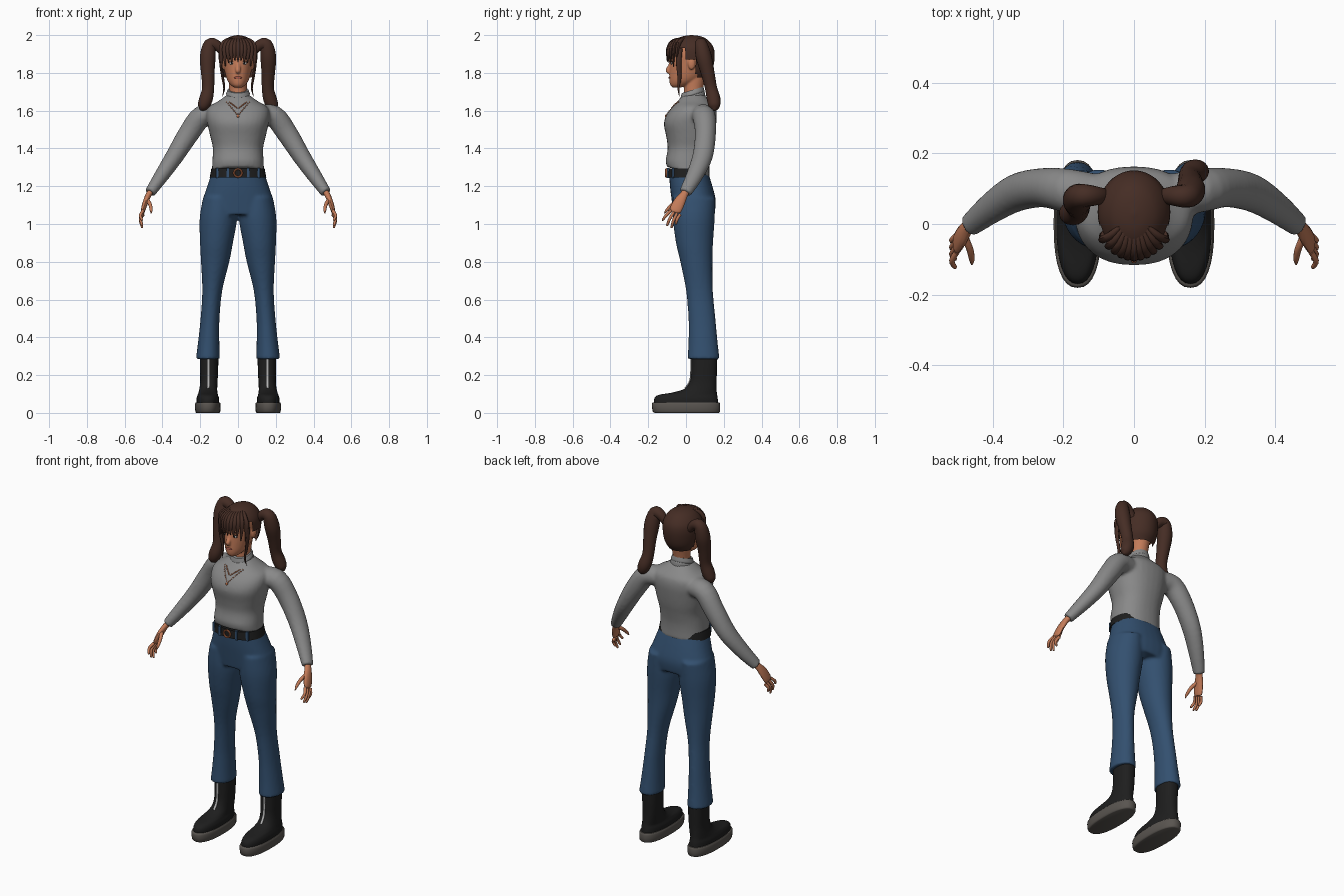
import bpy, bmesh, math
from mathutils import Vector, Matrix
from mathutils.bvhtree import BVHTree

default_cube = bpy.data.objects.get("Cube")
if default_cube:
    bpy.data.objects.remove(default_cube, do_unlink=True)


def material(name, *color):
    mat = bpy.data.materials.new(name)
    mat.use_nodes = True
    rgba = (*color, 1)
    mat.diffuse_color = rgba
    for node in mat.node_tree.nodes:
        if node.type == 'BSDF_PRINCIPLED':
            node.inputs["Base Color"].default_value = rgba
            node.inputs["Roughness"].default_value = .8
    return mat


SKIN = material("warm skin", .55, .2, .1)
HAIR = material("brown hair", .06, .026, .018)
KNIT = material("grey knit", .25, .25, .25)
DENIM = material("blue denim", .033, .08, .16)
LEATHER = material("black leather", .013, .013, .013)
RUBBER = material("sole rubber", .1, .09, .08)
COPPER = material("copper", .55, .17, .07)
SILVER = material("pale silver", .45, .45, .45)
LIPS = material("lip colour", .4, .1, .07)


def smooth_path(rows, steps):
    """Catmull-Rom samples through rows of equal length."""
    rows = [Vector(row) for row in rows]
    result = []
    for i in range(len(rows) - 1):
        a, b, c, d = rows[max(i - 1, 0)], rows[i], rows[i + 1], rows[min(i + 2, len(rows) - 1)]
        for k in range(steps):
            t = k / steps
            result.append(b + (c - a) * (t / 2) + (a * 2 - b * 5 + c * 4 - d) * (t * t / 2)
                          + (b * 3 - a - c * 3 + d) * (t ** 3 / 2))
    return result + [rows[-1]]


def skin_rings(bm, centres, radii, frames, sides, power):
    """Bridge a series of superellipse rings and cap both ends."""
    def bend(value):
        return math.copysign(abs(value) ** (2 / power), value)
    loops = []
    for centre, (ru, rv), (u, v) in zip(centres, radii, frames):
        ring = []
        for k in range(sides):
            angle = math.tau * k / sides
            offset = u * bend(math.cos(angle)) * ru + v * bend(math.sin(angle)) * rv
            ring.append(bm.verts.new(centre + offset))
        loops.append(ring)
    for low, high in zip(loops, loops[1:]):
        for k in range(sides):
            n = (k + 1) % sides
            bm.faces.new((low[k], low[n], high[n], high[k]))
    bm.faces.new(loops[0][::-1])
    bm.faces.new(loops[-1])


def stack(bm, rows, side=1, power=2, sides=32, steps=4, lean=0):
    """Level rings; each row is height, x, half width, front y, back y."""
    rows = smooth_path(rows, steps)
    centres = [Vector((side * x, (f + b) / 2, z)) for z, x, w, f, b in rows]
    radii = [(max(w, .001), max((b - f) / 2, .001)) for z, x, w, f, b in rows]
    frame = (Vector((1, 0, 0)), Vector((0, 1, lean)))
    skin_rings(bm, centres, radii, [frame] * len(rows), sides, power)


def tube(bm, rows, side=1, ref=(0, 1, 0), sides=14, steps=4):
    """Swept rings; each row is x, y, z, radius along ref, radius across."""
    rows = smooth_path(rows, steps)
    centres = [Vector((side * r[0], r[1], r[2])) for r in rows]
    frames = []
    for i in range(len(centres)):
        tangent = (centres[min(i + 1, len(rows) - 1)] - centres[max(i - 1, 0)]).normalized()
        u = Vector(ref)
        u = (u - tangent * u.dot(tangent)).normalized()
        frames.append((u, tangent.cross(u)))
    radii = [(max(r[3], .001), max(r[4], .001)) for r in rows]
    skin_rings(bm, centres, radii, frames, sides, 2)


def ball(bm, location, scale):
    matrix = Matrix.Translation(location) @ Matrix.Diagonal((*scale, 1))
    bmesh.ops.create_uvsphere(bm, u_segments=16, v_segments=10, radius=1, matrix=matrix)


def finish(bm, name, mat, voxel=0, relax=4):
    """Make the object; a voxel size fuses overlapping volumes."""
    bmesh.ops.recalc_face_normals(bm, faces=bm.faces[:])
    mesh = bpy.data.meshes.new(name)
    bm.to_mesh(mesh)
    bm.free()
    obj = bpy.data.objects.new(name, mesh)
    bpy.context.collection.objects.link(obj)
    mesh.materials.append(mat)
    bpy.ops.object.select_all(action='DESELECT')
    obj.select_set(True)
    bpy.context.view_layer.objects.active = obj
    bpy.ops.object.shade_smooth_by_angle(angle=math.radians(50))
    if voxel:
        fuse = obj.modifiers.new("fuse", 'REMESH')
        fuse.mode, fuse.voxel_size, fuse.use_smooth_shade = 'VOXEL', voxel, True
        soften = obj.modifiers.new("soften", 'SMOOTH')
        soften.factor, soften.iterations = .5, relax
    return obj


def front_finder(obj):
    """Return a function giving the frontmost (or rearmost) y of a surface."""
    bpy.context.view_layer.update()
    tree = BVHTree.FromObject(obj, bpy.context.evaluated_depsgraph_get())

    def find(x, z, way=1):
        hit = tree.ray_cast(Vector((x, -way, z)), Vector((0, way, 0)))[0]
        return hit.y if hit else 0
    return find


# Trousers: pelvis and flared legs
bm = bmesh.new()
stack(bm, [(1.285, 0, .135, -.09, .113), (1.2, 0, .163, -.085, .14), (1.12, 0, .188, -.075, .158),
           (1.05, 0, .192, -.065, .15)], power=2.3)
for side in (1, -1):
    stack(bm, [(1.14, .1, .085, -.07, .155), (1.03, .104, .099, -.07, .152), (.9, .114, .087, -.053, .143),
               (.8, .121, .075, -.03, .14), (.65, .136, .053, 0, .142), (.5, .148, .05, .013, .156),
               (.38, .155, .056, .013, .167), (.285, .16, .063, .008, .178)], side)
finish(bm, "trousers", DENIM, .009)

# Sweater: torso and sleeves, hem dipping at the back
bm = bmesh.new()
stack(bm, [(1.275, 0, .138, -.102, .125), (1.33, 0, .136, -.108, .125), (1.4, 0, .133, -.097, .137),
           (1.46, 0, .146, -.104, .15), (1.53, 0, .162, -.117, .16), (1.58, 0, .168, -.102, .163),
           (1.62, 0, .155, -.072, .155), (1.65, 0, .105, -.045, .13), (1.69, 0, .05, -.01, .09)], power=2.3)
for v in bm.verts:
    v.co.z -= .27 * v.co.y * min(max((1.35 - v.co.z) / .07, 0), 1)
for side in (1, -1):
    tube(bm, [(.1, .08, 1.575, .06, .055), (.19, .095, 1.57, .062, .058), (.26, .103, 1.48, .056, .056),
              (.335, .088, 1.36, .054, .048), (.405, .045, 1.255, .045, .039), (.466, -.004, 1.166, .034, .029)],
         side, sides=20)
sweater = finish(bm, "sweater", KNIT, .009)

# Folded collar
bm = bmesh.new()
stack(bm, [(1.64, 0, .068, -.035, .105), (1.675, 0, .064, -.03, .1), (1.682, 0, .061, -.028, .097),
           (1.69, 0, .063, -.028, .097), (1.71, 0, .055, -.022, .092)], lean=.3)
finish(bm, "collar", KNIT)

# Belt, buckle and belt loops
bm = bmesh.new()
stack(bm, [(1.246, 0, .15, -.1, .122), (1.294, 0, .141, -.098, .117)], power=2.3, steps=1)
belt = finish(bm, "belt", LEATHER)
belt_front = front_finder(belt)
bpy.ops.mesh.primitive_torus_add(location=(0, -.105, 1.27), rotation=(math.pi / 2, 0, 0), major_radius=.021,
                                 minor_radius=.005, major_segments=20, minor_segments=8)
buckle = bpy.context.object
buckle.name = "buckle"
buckle.data.materials.append(COPPER)
bm = bmesh.new()
for x in (-.11, -.055, .055, .11):
    place = Matrix.Translation((x, belt_front(x, 1.27), 1.27)) @ Matrix.Diagonal((.014, .012, .054, 1))
    bmesh.ops.create_cube(bm, size=1, matrix=place)
finish(bm, "belt_loops", DENIM)

# Head with neck, nose and ears
bm = bmesh.new()
stack(bm, [(1.722, 0, .018, -.07, -.03), (1.735, 0, .038, -.083, .02), (1.76, 0, .056, -.088, .07),
           (1.8, 0, .069, -.088, .112), (1.85, 0, .078, -.086, .13), (1.9, 0, .083, -.085, .133),
           (1.95, 0, .07, -.06, .115), (1.98, 0, .03, -.01, .06)])
stack(bm, [(1.6, 0, .047, -.01, .085), (1.7, 0, .046, -.01, .088), (1.8, 0, .052, -.01, .11)])
tube(bm, [(0, -.078, 1.862, .008, .008), (0, -.086, 1.835, .01, .012), (0, -.097, 1.812, .012, .014),
          (0, -.086, 1.801, .008, .01)])
for side in (1, -1):
    ball(bm, (side * .084, .03, 1.848), (.012, .02, .032))
head = finish(bm, "head", SKIN, .005, 3)
face = front_finder(head)


def on_face(name, mat, x, z, scale, both=True):
    bm = bmesh.new()
    for side in ((1, -1) if both else (1,)):
        ball(bm, (side * x, face(side * x, z), z), scale)
    finish(bm, name, mat)


# Painted face features
on_face("eyes", SILVER, .032, 1.851, (.015, .004, .007))
on_face("irises", LEATHER, .032, 1.851, (.006, .006, .006))
on_face("upper_lids", HAIR, .032, 1.859, (.017, .004, .002))
on_face("eyebrows", HAIR, .034, 1.876, (.02, .004, .003))
on_face("lips", LIPS, 0, 1.775, (.022, .005, .006), both=False)

# Hair cap with the face and ears left open
bm = bmesh.new()
stack(bm, [(1.775, 0, .075, -.05, .115), (1.81, 0, .092, -.07, .137), (1.85, 0, .1, -.08, .148),
           (1.9, 0, .103, -.085, .152), (1.94, 0, .096, -.082, .143), (1.975, 0, .07, -.056, .115),
           (1.993, 0, .038, -.02, .08), (2, 0, .004, .025, .035)], sides=40, steps=5)
opening = []
for f in bm.faces:
    c = f.calc_center_median()
    if (c.y < .055 and c.z < 1.875) or (c.y < -.005 and c.z < 1.935):
        opening.append(f)
bmesh.ops.delete(bm, geom=opening, context='FACES')
finish(bm, "hair_cap", HAIR)

# Fringe and long face strands
bm = bmesh.new()
for i in range(-5, 6):
    x = i / 5
    front = -.095 + .05 * x * x
    tip = 1.858 - .04 * x * x + .008 * (i % 2)
    tube(bm, [(.03 * x, 0, 1.982, .006, .008), (.065 * x, front * .7, 1.967, .012, .013),
              (.088 * x, front, 1.925, .01, .014), (.084 * x, front - .004, tip, .002, .002)], sides=8)
for side in (1, -1):
    tube(bm, [(.085, -.03, 1.93, .012, .01), (.092, -.038, 1.86, .014, .008), (.08, -.035, 1.77, .01, .007),
              (.073, -.04, 1.72, .006, .005), (.082, -.035, 1.675, .001, .001)], side, sides=8)
finish(bm, "fringe", HAIR)

# Ponytails: the left one falls behind the shoulder, the right one in front
for name, side, drift in (("left_ponytail", 1, .07), ("right_ponytail", -1, -.05)):
    bm = bmesh.new()
    shape = [(.08, 1.91, .02, 0), (.112, 1.945, .028, 0), (.148, 1.95, .034, 0), (.16, 1.885, .042, .2),
             (.16, 1.8, .036, .5), (.158, 1.72, .032, .75), (.17, 1.66, .036, .95), (.188, 1.62, .028, 1),
             (.2, 1.603, .005, 1)]
    tube(bm, [(x, .08 + drift * d, z, r, r) for x, z, r, d in shape], side, sides=18)
    finish(bm, name, HAIR)

# Hands: palm, four fingers and thumb
bm = bmesh.new()
for side in (1, -1):
    tube(bm, [(.44, .018, 1.2, .02, .018), (.47, -.008, 1.16, .021, .016), (.488, -.033, 1.12, .03, .015),
              (.502, -.055, 1.075, .031, .012), (.504, -.06, 1.062, .02, .008)], side)
    for k, drop in enumerate((1.022, .995, .984, 1.002)):
        root = Vector((.503, -.08 + .016 * k, 1.07 - .007 * k))
        end = Vector((.508, -.122 + .023 * k, drop))
        middle = (root + end) / 2 + Vector((.011, -.004, 0))
        tube(bm, [(*root, .008, .009), (*middle, .008, .008), (*end, .006, .006),
                  (*(end - Vector((.001, .001, .005))), .001, .001)], side, sides=10)
    tube(bm, [(.482, -.035, 1.13, .012, .011), (.466, -.07, 1.105, .01, .01), (.46, -.1, 1.075, .008, .008),
              (.46, -.115, 1.056, .002, .002)], side, sides=10)
finish(bm, "hands", SKIN)

# Boots, soles and zips
for name, side in (("left", 1), ("right", -1)):
    bm = bmesh.new()
    stack(bm, [(.045, .16, .06, -.168, .17), (.075, .16, .06, -.168, .168), (.095, .16, .054, -.145, .165),
               (.108, .159, .05, -.07, .163), (.13, .157, .047, -.005, .162), (.17, .154, .046, .022, .162),
               (.23, .153, .048, .028, .164), (.3, .153, .049, .028, .166)], side, 2.3)
    finish(bm, name + "_boot", LEATHER)
    bm = bmesh.new()
    stack(bm, [(0, .16, .06, -.165, .172), (.008, .16, .066, -.176, .18), (.045, .16, .068, -.181, .181),
               (.056, .16, .063, -.175, .176)], side, 2.4, steps=2)
    finish(bm, name + "_sole", RUBBER)
    bm = bmesh.new()
    tube(bm, [(.156, .027, .29, .004, .006), (.156, .027, .23, .004, .006), (.156, .021, .17, .004, .006),
              (.157, -.004, .13, .004, .006)], side, sides=8)
    finish(bm, name + "_zip", SILVER)

# Beaded necklace lying on the sweater, with a pendant
chest = front_finder(sweater)
bm = bmesh.new()
for side in (1, -1):
    for width, bottom in ((.06, 1.575), (.045, 1.61)):
        for k in range(9):
            t = k / 9
            x, z = side * width * (1 - t), 1.645 + (bottom - 1.645) * t
            ball(bm, (x, chest(x, z), z), (.0035, .0035, .0035))
ball(bm, (0, chest(0, 1.57), 1.57), (.007, .005, .009))
finish(bm, "necklace", COPPER)
